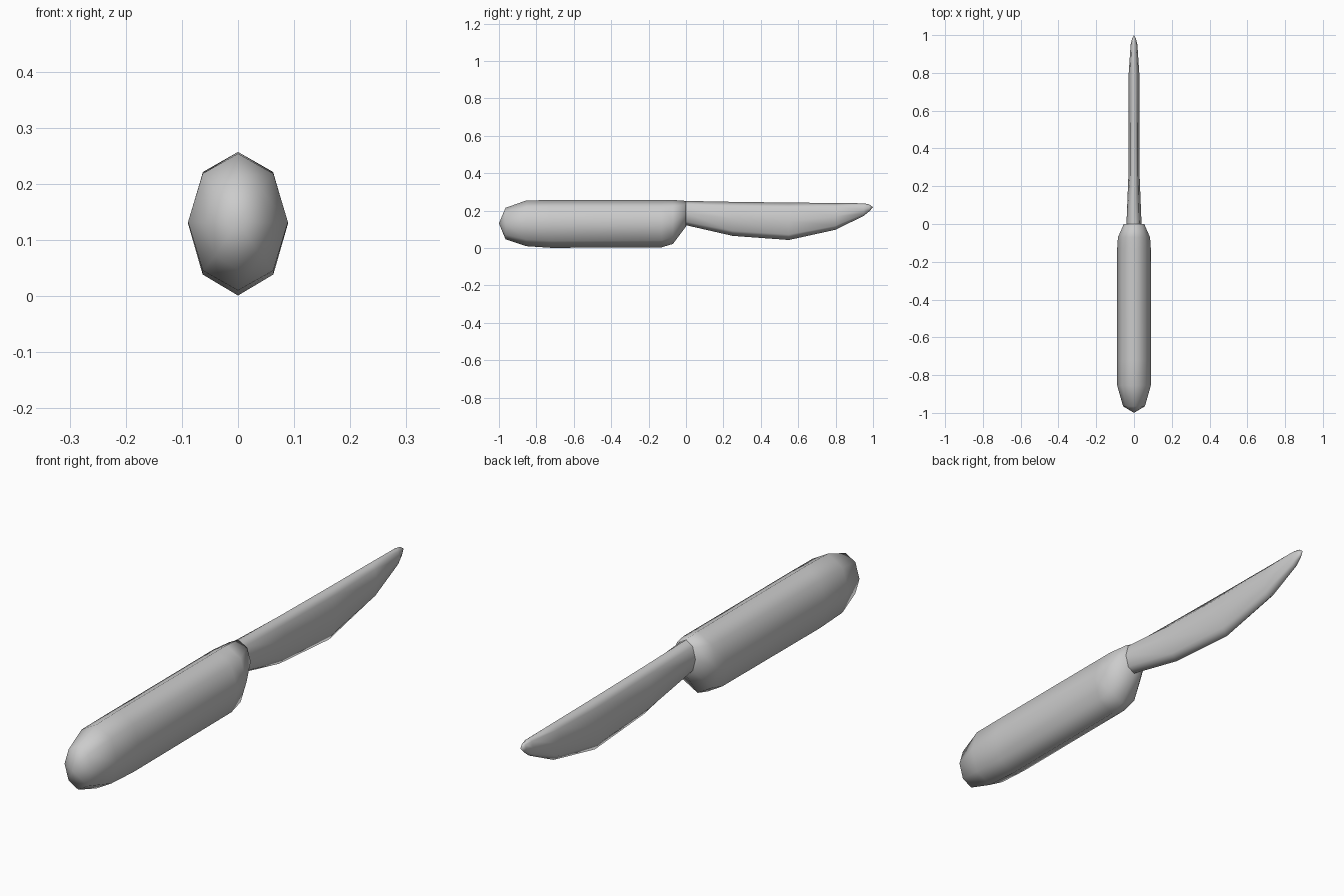
import bpy, bmesh, math

if "Cube" in bpy.data.objects:
    bpy.data.objects.remove(bpy.data.objects["Cube"])

SIDES = 8


def loft(name, rings, start=None, end=None):
    """Skin eight-sided oval rings (y, half width, z low, z high) along y, with pointed or flat ends."""
    bm = bmesh.new()
    loops = []
    for y, w, lo, hi in rings:
        mid, h = (lo + hi) / 2, (hi - lo) / 2
        loops.append([bm.verts.new((w * math.sin(math.tau * i / SIDES), y,
                                    mid + h * math.cos(math.tau * i / SIDES)))
                      for i in range(SIDES)])
    for a, b in zip(loops, loops[1:]):
        for i in range(SIDES):
            j = (i + 1) % SIDES
            bm.faces.new((a[i], a[j], b[j], b[i]))
    for loop, tip in ((loops[0], start), (loops[-1], end)):
        if tip:
            point = bm.verts.new((0, tip[0], tip[1]))
            for i in range(SIDES):
                bm.faces.new((loop[i], loop[(i + 1) % SIDES], point))
        else:
            bm.faces.new(loop)
    bmesh.ops.recalc_face_normals(bm, faces=bm.faces)
    for f in bm.faces:
        f.smooth = True
    mesh = bpy.data.meshes.new(name)
    bm.to_mesh(mesh)
    bm.free()
    obj = bpy.data.objects.new(name, mesh)
    bpy.context.collection.objects.link(obj)
    return obj


# Thick handle with a rounded pommel and a chamfered front end
loft("handle", [
    (-0.965, 0.058, 0.047, 0.215),
    (-0.855, 0.089, 0.010, 0.254),
    (-0.72, 0.089, 0.001, 0.257),
    (-0.13, 0.089, 0.004, 0.257),
    (-0.07, 0.085, 0.022, 0.257),
    (0.0, 0.054, 0.115, 0.252),
], start=(-1.0, 0.132))

# Slim bellied blade, rooted just inside the handle
loft("blade", [
    (-0.03, 0.042, 0.130, 0.252),
    (0.0, 0.040, 0.122, 0.252),
    (0.25, 0.030, 0.065, 0.247),
    (0.55, 0.028, 0.043, 0.243),
    (0.80, 0.028, 0.098, 0.241),
    (0.95, 0.018, 0.172, 0.239),
    (0.98, 0.010, 0.196, 0.233),
], end=(1.0, 0.218))
